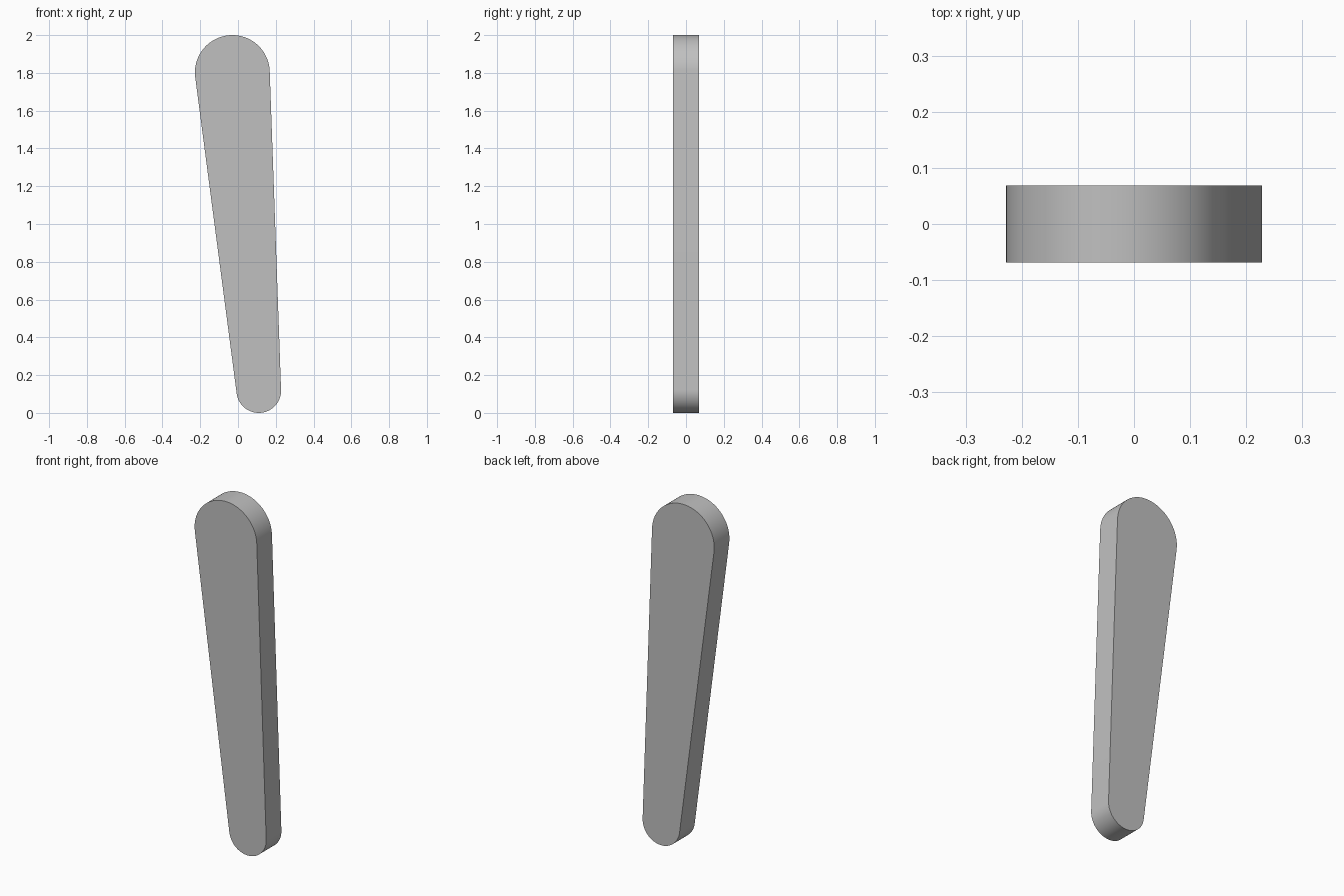
import bpy
import bmesh
from math import asin, atan2, cos, sin, hypot, pi, radians

cube = bpy.data.objects.get("Cube")
if cube:
    bpy.data.objects.remove(cube, do_unlink=True)

# Rounded ends: centre x, centre z, radius
TOP = (-0.03, 1.802, 0.198)
BOTTOM = (0.11, 0.118, 0.118)
HALF_DEPTH = 0.069
SEGMENTS = 48

grey = bpy.data.materials.new("plain_grey")
grey.use_nodes = True
colour = (0.53, 0.53, 0.53, 1)
grey.diffuse_color = colour
grey.node_tree.nodes["Principled BSDF"].inputs["Base Color"].default_value = colour


def arc(circle, start, end):
    x, z, r = circle
    steps = [start + (end - start) * i / SEGMENTS for i in range(SEGMENTS + 1)]
    return [(x + r * cos(a), z + r * sin(a)) for a in steps]


# Outline: two arcs joined by their common tangents
dx, dz = TOP[0] - BOTTOM[0], TOP[1] - BOTTOM[1]
axis = atan2(dz, dx)
spread = pi / 2 + asin((TOP[2] - BOTTOM[2]) / hypot(dx, dz))
outline = arc(TOP, axis - spread, axis + spread)
outline += arc(BOTTOM, axis + spread, axis - spread + 2 * pi)

# Flat tapered bar extruded front to back
bm = bmesh.new()
front = bm.faces.new([bm.verts.new((x, -HALF_DEPTH, z)) for x, z in outline])
extruded = bmesh.ops.extrude_face_region(bm, geom=[front], use_keep_orig=True)
back_verts = [g for g in extruded["geom"] if isinstance(g, bmesh.types.BMVert)]
bmesh.ops.translate(bm, verts=back_verts, vec=(0, 2 * HALF_DEPTH, 0))
bmesh.ops.recalc_face_normals(bm, faces=bm.faces)
mesh = bpy.data.meshes.new("tapered_bar")
bm.to_mesh(mesh)
bm.free()
mesh.materials.append(grey)

bar = bpy.data.objects.new("tapered_bar", mesh)
bpy.context.collection.objects.link(bar)
bpy.ops.object.select_all(action="DESELECT")
bar.select_set(True)
bpy.context.view_layer.objects.active = bar
bpy.ops.object.shade_smooth_by_angle(angle=radians(30))
